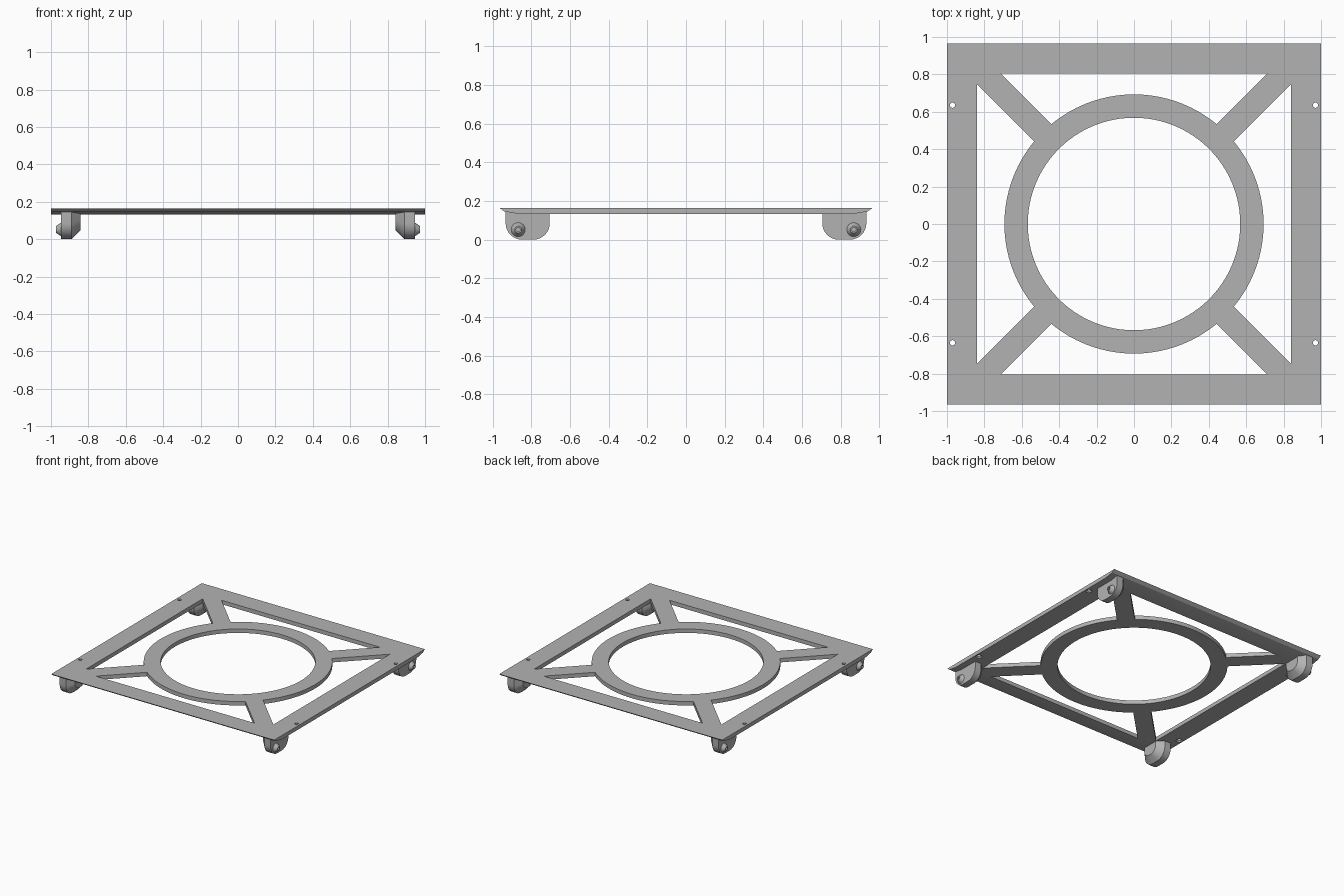
import bpy, bmesh, math
from mathutils import Matrix, Vector

cube = bpy.data.objects.get("Cube")
if cube:
    bpy.data.objects.remove(cube, do_unlink=True)

TOP, BOTTOM = 0.165, 0.133
MID = (TOP + BOTTOM) / 2

grey = bpy.data.materials.new("plain grey")
grey.use_nodes = True
grey.diffuse_color = (0.45, 0.45, 0.45, 1)
grey.node_tree.nodes["Principled BSDF"].inputs["Base Color"].default_value = grey.diffuse_color


def finish(name, bm):
    bmesh.ops.recalc_face_normals(bm, faces=bm.faces[:])
    mesh = bpy.data.meshes.new(name)
    bm.to_mesh(mesh)
    bm.free()
    mesh.materials.append(grey)
    ob = bpy.data.objects.new(name, mesh)
    bpy.context.collection.objects.link(ob)
    return ob


def loft(name, rings):
    """Skin a list of equal-length closed rings and cap both ends."""
    bm = bmesh.new()
    rows = [[bm.verts.new(p) for p in ring] for ring in rings]
    for a, b in zip(rows, rows[1:]):
        for i in range(len(a)):
            j = (i + 1) % len(a)
            bm.faces.new((a[i], a[j], b[j], b[i]))
    bm.faces.new(rows[0])
    bm.faces.new(rows[-1])
    return finish(name, bm)


def box(name, sx, sy, sz, angle=0):
    bm = bmesh.new()
    mat = Matrix.Translation((0, 0, MID)) @ Matrix.Rotation(angle, 4, 'Z') @ Matrix.Diagonal((sx, sy, sz, 1))
    bmesh.ops.create_cube(bm, size=1, matrix=mat)
    return finish(name, bm)


def cylinder(name, r1, r2, depth, loc, segs, rot=Matrix()):
    bm = bmesh.new()
    bmesh.ops.create_cone(bm, cap_ends=True, segments=segs, radius1=r1, radius2=r2,
                          depth=depth, matrix=Matrix.Translation(loc) @ rot)
    return finish(name, bm)


def cut(target, cutter):
    """Subtract the cutter for good and remove it."""
    mod = target.modifiers.new("cut", 'BOOLEAN')
    mod.operation, mod.solver, mod.object = 'DIFFERENCE', 'EXACT', cutter
    bpy.context.view_layer.update()
    deps = bpy.context.evaluated_depsgraph_get()
    mesh = bpy.data.meshes.new_from_object(target.evaluated_get(deps))
    target.modifiers.clear()
    target.data = mesh
    bpy.data.objects.remove(cutter, do_unlink=True)


def smooth(ob):
    bpy.ops.object.select_all(action='DESELECT')
    ob.select_set(True)
    bpy.context.view_layer.objects.active = ob
    bpy.ops.object.shade_smooth_by_angle(angle=math.radians(25))


# Plate with undercut front and back edges
half = [(0.865, BOTTOM), (0.94, 0.146), (0.965, TOP)]
section = half + [(-y, z) for y, z in reversed(half)]
plate = loft("plate", [[(x, y, z) for y, z in section] for x in (-1, 1)])

# Openings between frame, spokes and ring
window = box("window_cutter", 1.68, 1.61, 0.2)
cut(window, cylinder("ring_blank", 0.693, 0.693, 0.4, (0, 0, MID), 96))
for angle in (45, -45):
    cut(window, box("spoke_blank", 3, 0.132, 0.4, math.radians(angle)))
cut(plate, window)
cut(plate, cylinder("centre_cutter", 0.568, 0.568, 0.2, (0, 0, MID), 96))

# Screw holes, countersunk below
for sx in (-1, 1):
    for sy in (-1, 1):
        loc = Vector((sx * 0.97, sy * 0.635, MID))
        cut(plate, cylinder("hole_cutter", 0.014, 0.014, 0.1, loc, 20))
        loc.z = BOTTOM + 0.004
        cut(plate, cylinder("countersink_cutter", 0.026, 0.014, 0.012, loc, 20))
smooth(plate)


# Foot side profile, with rounded lower corners
def foot_profile(inset):
    y0, y1, z0, r = 0.705 + inset, 0.933 - inset, inset, 0.085 - inset * 0.6
    pts = [(y1, 0.15), (y0, 0.15)]
    for centre, start in ((y0 + r, 180), (y1 - r, 270)):
        for k in range(9):
            a = math.radians(start + k * 90 / 8)
            pts.append((centre + r * math.cos(a), z0 + r + r * math.sin(a)))
    return pts


# Feet and their bolts at the four corners
turn = Matrix.Rotation(math.radians(90), 4, 'Y')
for sx, side in ((1, "left"), (-1, "right")):
    for sy, end in ((1, "back"), (-1, "front")):
        rings = [[(sx * x, sy * y, z) for y, z in foot_profile(inset)]
                 for x, inset in ((0.946, 0), (0.89, 0), (0.842, 0.048))]
        foot = loft(f"{end}_{side}_foot", rings)
        smooth(foot)

        rot = turn if sx > 0 else turn.inverted()
        bolt = cylinder(f"{end}_{side}_bolt", 0.039, 0.018, 0.032,
                        (sx * 0.958, sy * 0.868, 0.052), 24, rot)
        cut(bolt, cylinder("socket_cutter", 0.012, 0.012, 0.03,
                           (sx * 0.976, sy * 0.868, 0.052), 6, rot))
        smooth(bolt)
